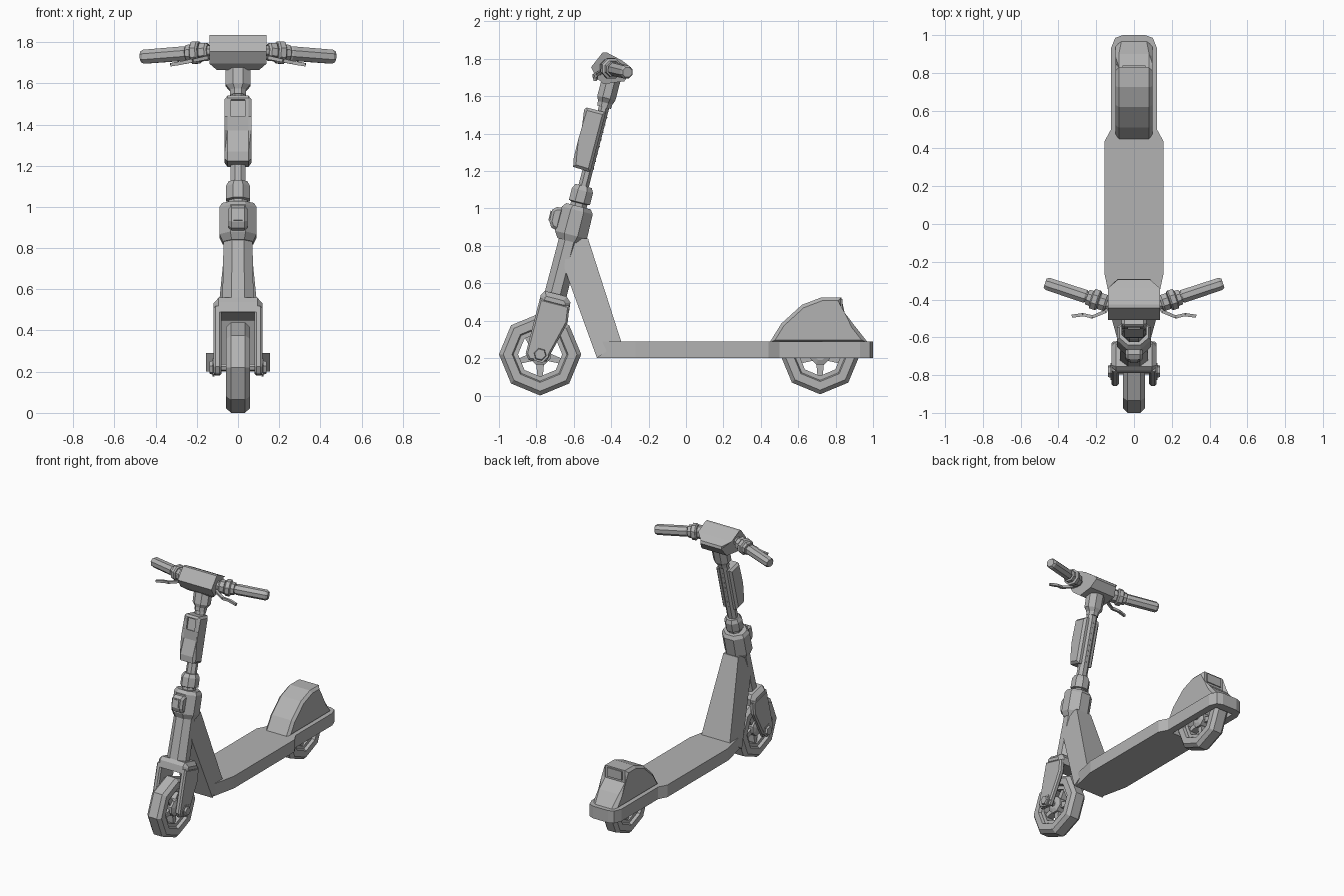
import bpy, bmesh
from math import cos, sin, pi, radians
from mathutils import Matrix, Vector

if "Cube" in bpy.data.objects:
    bpy.data.objects.remove(bpy.data.objects["Cube"])

grey = bpy.data.materials.new("plain_grey")
grey.use_nodes = True
COLOUR = (0.45, 0.45, 0.45, 1)
grey.diffuse_color = COLOUR
grey.node_tree.nodes["Principled BSDF"].inputs["Base Color"].default_value = COLOUR

WORLD = Matrix()
# Steering frame: origin on the front axle, z along the raked column
STEER = Matrix.Translation((0, -0.78, 0.22)) @ Matrix.Rotation(radians(-14.5), 4, 'X')


def finish(name, bm, matrix=WORLD, mirror=False):
    bmesh.ops.transform(bm, matrix=matrix, verts=bm.verts)
    bmesh.ops.recalc_face_normals(bm, faces=bm.faces)
    mesh = bpy.data.meshes.new(name)
    bm.to_mesh(mesh)
    bm.free()
    mesh.materials.append(grey)
    obj = bpy.data.objects.new(name, mesh)
    bpy.context.collection.objects.link(obj)
    if mirror:
        obj.modifiers.new("Mirror", 'MIRROR').use_clip = False
    return obj


def bridge(bm, a, b):
    n = len(a)
    for i in range(n):
        j = (i + 1) % n
        bm.faces.new((a[i], a[j], b[j], b[i]))


def prism(name, pts, x0, x1, bevel=0, matrix=WORLD, mirror=False, shape=None):
    """Side profile of (y, z) points pulled from x0 to x1, with chamfered rims."""
    bm = bmesh.new()
    rims = [[bm.verts.new((x, y, z)) for y, z in pts] for x in (x0, x1)]
    caps = [bm.faces.new(r) for r in rims]
    bridge(bm, *rims)
    if bevel:
        edges = list({e for f in caps for e in f.edges})
        bmesh.ops.bevel(bm, geom=edges, offset=bevel, segments=1, affect='EDGES')
    if shape:
        for v in bm.verts:
            v.co.x *= shape(v.co)
    return finish(name, bm, matrix, mirror)


def lathe(name, rings, sides=8, flat=True, closed=False, matrix=WORLD, mirror=False):
    """Rings of (height, x radius, optional y radius) joined along z."""
    bm = bmesh.new()
    k = 1 / cos(pi / sides) if flat else 1
    loops = []
    for ring in rings:
        h, rx, ry = ring[0], ring[1], ring[-1]
        angles = [(i + 0.5 * flat) * 2 * pi / sides for i in range(sides)]
        loops.append([bm.verts.new((rx * k * cos(a), ry * k * sin(a), h)) for a in angles])
    for a, b in zip(loops, loops[1:]):
        bridge(bm, a, b)
    if closed:
        bridge(bm, loops[-1], loops[0])
    else:
        bm.faces.new(loops[0])
        bm.faces.new(loops[-1])
    return finish(name, bm, matrix, mirror)


def along(p, q):
    p, q = Vector(p), Vector(q)
    return Matrix.Translation(p) @ (q - p).to_track_quat('Z', 'Y').to_matrix().to_4x4()


def cut(obj, cutter):
    mod = obj.modifiers.new("Cut", 'BOOLEAN')
    mod.object = cutter
    mod.solver = 'EXACT'
    cutter.hide_render = True
    cutter.hide_viewport = True


# Wheels: chamfered eight-sided tyre, rim, hub and five spokes
def wheel(label, y, size):
    place = Matrix.Translation((0, y, 0.22)) @ Matrix.Scale(size, 4)
    spin = place @ Matrix.Rotation(pi / 2, 4, 'Y')
    half = [(0.034, 0.22), (0.058, 0.197), (0.058, 0.15), (0.042, 0.143)]
    tyre = half + [(-h, r) for h, r in reversed(half)]
    lathe(label + "_tyre", tyre, flat=False, closed=True, matrix=spin)
    rim = [(-0.036, 0.15), (0.036, 0.15), (0.036, 0.118), (-0.036, 0.118)]
    lathe(label + "_rim", rim, flat=False, closed=True, matrix=spin)
    lathe(label + "_hub", [(-0.05, 0.03), (-0.04, 0.055), (0.04, 0.055), (0.05, 0.03)], matrix=spin)
    for i in range(5):
        turn = place @ Matrix.Rotation(i * 2 * pi / 5, 4, 'X')
        spoke = [(-0.022, -0.04), (0.022, -0.04), (0.014, -0.122), (-0.014, -0.122)]
        prism(f"{label}_spoke_{i + 1}", spoke, -0.025, 0.025, matrix=turn)


wheel("front_wheel", -0.78, 1)
wheel("rear_wheel", 0.717, 0.97)
ACROSS = Matrix.Rotation(pi / 2, 4, 'Y')
lathe("rear_axle", [(-0.09, 0.02), (0.09, 0.02)], 6,
      matrix=Matrix.Translation((0, 0.717, 0.235)) @ ACROSS)

# Deck: plan outline pulled up
outline = [(0.11, -0.476), (0.155, -0.27), (0.155, 0.44), (0.122, 0.5),
           (0.122, 0.93), (0.1, 0.985), (0.06, 1.0)]
outline += [(-x, y) for x, y in reversed(outline)]
bm = bmesh.new()
levels = [[bm.verts.new((x, y, z)) for x, y in outline] for z in (0.2, 0.29)]
for level in levels:
    bm.faces.new(level)
bridge(bm, *levels)
deck = finish("deck", bm)

# Neck tapering from the deck up to the column
prism("neck", [(-0.476, 0.2), (-0.347, 0.29), (-0.524, 0.84), (-0.64, 0.84), (-0.65, 0.68)],
      -1, 1, shape=lambda c: 0.125 - 0.1 * (c.z - 0.2))

# Rear fender with wheel well
fender = prism("rear_fender",
               [(0.445, 0.28), (0.51, 0.385), (0.62, 0.485), (0.725, 0.525), (0.83, 0.525),
                (0.83, 0.435), (0.9, 0.375), (0.975, 0.28)],
               -0.098, 0.098, 0.018, shape=lambda c: 0.82 if c.y > 0.94 else 1)
prism("tail_light", [(0.825, 0.45), (0.838, 0.45), (0.838, 0.515), (0.825, 0.515)], -0.06, 0.06)
well = prism("wheel_well_cutter",
             [(0.49, 0.1), (0.49, 0.3), (0.545, 0.39), (0.65, 0.46), (0.79, 0.46),
              (0.89, 0.36), (0.94, 0.3), (0.94, 0.1)], -0.072, 0.072)
cut(deck, well)
cut(fender, well)

# Fork: two legs, crown and axle nuts
prism("fork_leg", [(-0.076, 0.29), (0.088, 0.29), (0.1, 0.2), (0.042, -0.03),
                   (-0.05, -0.045), (-0.076, -0.015)], 0.08, 0.12, 0.01, STEER, True)
prism("fork_crown", [(-0.076, 0.26), (0.093, 0.26), (0.087, 0.31), (0.06, 0.335),
                     (-0.06, 0.335), (-0.076, 0.31)], -0.12, 0.12, 0.026, STEER)
lathe("front_axle", [(-0.125, 0.015), (0.125, 0.015)], 6, matrix=STEER @ ACROSS)
lathe("axle_nut", [(0.115, 0.04), (0.125, 0.04), (0.125, 0.03), (0.138, 0.026)], 6,
      matrix=STEER @ ACROSS, mirror=True)

# Steering column, from the crown up to the stem
lathe("lower_column", [(0.3, 0.076, 0.06), (0.65, 0.07, 0.058)], matrix=STEER)
lathe("clamp", [(0.625, 0.074, 0.066), (0.66, 0.09, 0.088), (0.795, 0.09, 0.085),
                (0.818, 0.078, 0.068)], matrix=STEER)
lathe("collar", [(0.81, 0.045), (0.835, 0.045), (0.84, 0.058), (0.905, 0.058),
                 (0.93, 0.045)], matrix=STEER)
lathe("upper_tube", [(0.9, 0.037, 0.028), (1.42, 0.037, 0.028)], matrix=STEER)
lathe("stem", [(1.365, 0.038), (1.39, 0.04), (1.415, 0.06, 0.05), (1.53, 0.062, 0.05)],
      matrix=STEER)

# Headlight on the clamp
prism("headlight", [(-0.07, 0.66), (-0.112, 0.672), (-0.13, 0.7), (-0.132, 0.765),
                    (-0.11, 0.785), (-0.07, 0.79)], -0.045, 0.045, 0.014, STEER)
prism("headlight_lens", [(-0.12, 0.705), (-0.137, 0.705), (-0.138, 0.758), (-0.12, 0.758)],
      -0.022, 0.022, matrix=STEER)

# Battery pack with a recessed grip, and adjustment dots behind the tube
pack = prism("battery_pack", [(0.016, 1.01), (0.016, 1.34), (-0.09, 1.34), (-0.1, 1.325),
                              (-0.088, 1.235), (-0.075, 1.17), (-0.089, 1.06),
                              (-0.08, 1.015)], -0.065, 0.065, 0.015, STEER)
cut(pack, prism("recess_cutter", [(-0.15, 1.235), (-0.08, 1.235), (-0.08, 1.318),
                                  (-0.15, 1.318)], -0.033, 0.033, matrix=STEER))
for i in range(8):
    s = 1.03 + i * 0.04
    prism(f"tube_dot_{i + 1}", [(0.026, s), (0.031, s), (0.031, s + 0.008), (0.026, s + 0.008)],
          -0.004, 0.004, matrix=STEER)

# Display head, narrowing to the back
prism("display_head", [(-0.508, 1.755), (-0.445, 1.835), (-0.425, 1.835), (-0.34, 1.79),
                       (-0.295, 1.755), (-0.29, 1.735), (-0.33, 1.68), (-0.44, 1.665),
                       (-0.475, 1.695)], -0.138, 0.138,
      shape=lambda c: 0.62 if c.y > -0.32 else (0.75 if c.z < 1.69 else 1))

# Handlebars, control rings, grips and brake levers
bar = along((0.1, -0.435, 1.757), (0.47, -0.313, 1.728))
lathe("handlebar", [(0, 0.03), (0.2, 0.026)], matrix=bar, mirror=True)
lathe("brake_mount", [(0.045, 0.036), (0.055, 0.044), (0.085, 0.044), (0.09, 0.036)],
      matrix=bar, mirror=True)
lathe("control_ring", [(0.09, 0.046), (0.098, 0.054), (0.125, 0.054), (0.132, 0.042),
                       (0.155, 0.04)], matrix=bar, mirror=True)
lathe("grip", [(0.16, 0.03), (0.168, 0.035), (0.375, 0.034), (0.39, 0.026)],
      matrix=bar, mirror=True)
path = [(0.135, -0.425, 1.73), (0.15, -0.462, 1.725), (0.22, -0.492, 1.71),
        (0.27, -0.48, 1.7), (0.328, -0.488, 1.69)]
for i, (p, q) in enumerate(zip(path, path[1:])):
    length = (Vector(q) - Vector(p)).length
    lathe(f"brake_lever_{i + 1}", [(0, 0.009), (length, 0.008)], 4,
          matrix=along(p, q), mirror=True)
